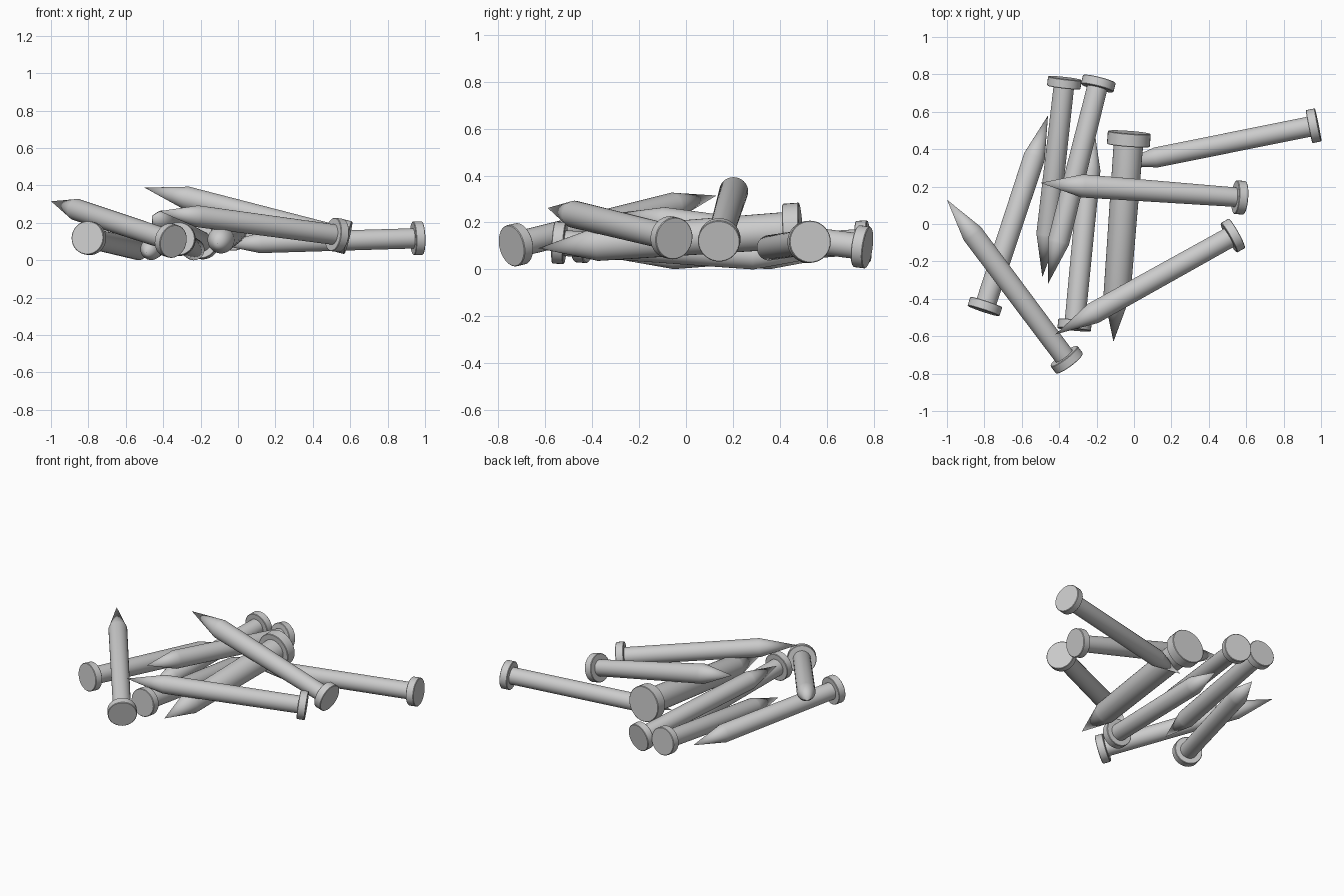
import bpy, bmesh, math
from mathutils import Vector

if "Cube" in bpy.data.objects:
    bpy.data.objects.remove(bpy.data.objects["Cube"])

SIDES = 32


def nail(name, head, tip, r_top=0.055, r_low=0.058, r_head=0.09, t_head=0.05, cone=0.23):
    """Lathe one nail from the centre of its head face to its point."""
    head, tip = Vector(head), Vector(tip)
    length = (tip - head).length
    # radius, distance from head face
    profile = [(r_head - 0.003, 0), (r_head, 0.003), (r_head, t_head - 0.003),
               (r_head - 0.003, t_head), (r_top, t_head),
               (r_low, length - cone), (r_low * 0.93, length - cone + 0.015)]
    bm = bmesh.new()
    rings = []
    for r, d in profile:
        rings.append([bm.verts.new((r * math.cos(2 * math.pi * i / SIDES),
                                    r * math.sin(2 * math.pi * i / SIDES), d))
                      for i in range(SIDES)])
    # head face, walls and pointed end
    bm.faces.new(rings[0])
    for a, b in zip(rings, rings[1:]):
        for i in range(SIDES):
            j = (i + 1) % SIDES
            bm.faces.new((a[i], a[j], b[j], b[i]))
    point = bm.verts.new((0, 0, length))
    for i in range(SIDES):
        bm.faces.new((rings[-1][i], rings[-1][(i + 1) % SIDES], point))
    bmesh.ops.recalc_face_normals(bm, faces=bm.faces)
    mesh = bpy.data.meshes.new(name)
    bm.to_mesh(mesh)
    bm.free()
    obj = bpy.data.objects.new(name, mesh)
    bpy.context.collection.objects.link(obj)
    obj.location = head
    obj.rotation_euler = (tip - head).to_track_quat('Z', 'Y').to_euler()
    bpy.ops.object.select_all(action='DESELECT')
    obj.select_set(True)
    bpy.context.view_layer.objects.active = obj
    bpy.ops.object.shade_smooth_by_angle(angle=math.radians(30))


# nails lying on the ground
nail("nail_left", (-0.805, -0.465, 0.12), (-0.46, 0.58, 0.042))
nail("nail_back_left", (-0.37, 0.78, 0.12), (-0.49, -0.285, 0.042))
nail("nail_middle", (-0.32, -0.565, 0.115), (-0.215, 0.52, 0.042))
nail("nail_right", (0.985, 0.53, 0.118), (-0.11, 0.31, 0.085), r_top=0.054, r_low=0.054)
nail("thick_nail", (-0.025, 0.49, 0.17), (-0.11, -0.63, 0.09),
     r_top=0.079, r_low=0.072, r_head=0.115, t_head=0.07, cone=0.25)

# nails leaning on the others
nail("nail_back_leaning", (-0.185, 0.775, 0.093), (-0.46, -0.32, 0.237))
nail("nail_top", (0.59, 0.14, 0.12), (-0.5, 0.22, 0.388), r_top=0.052, r_low=0.062)
nail("nail_front_right", (0.55, -0.05, 0.132), (-0.42, -0.59, 0.262))
nail("nail_front_left", (-0.345, -0.745, 0.10), (-1.0, 0.13, 0.315))
